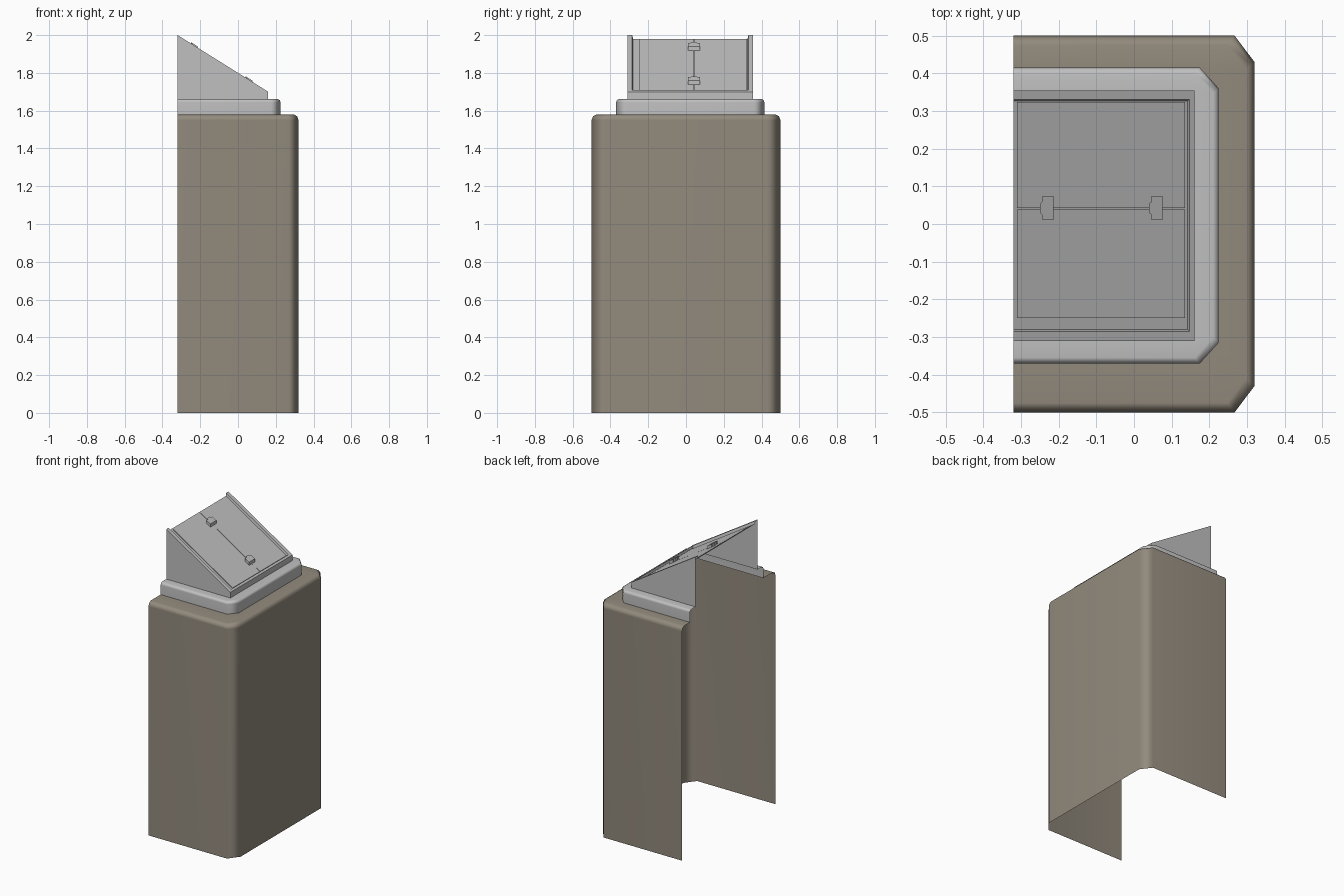
import bpy, bmesh, math

if "Cube" in bpy.data.objects:
    bpy.data.objects.remove(bpy.data.objects["Cube"])

BACK = -0.32          # the whole shell is open on this plane


def material(name, rgb):
    m = bpy.data.materials.new(name)
    m.diffuse_color = (*rgb, 1)
    m.use_nodes = True
    m.node_tree.nodes["Principled BSDF"].inputs["Base Color"].default_value = m.diffuse_color
    return m


BROWN = material("warm brown", (0.29, 0.255, 0.205))
GREY = material("light grey", (0.53, 0.53, 0.53))


def slope(x):
    """Height of the slanted hood edge."""
    return 2.0 - (x - BACK) * 0.625


def outline(x1, y0, y1, cx=0.0, cy=0.0):
    """U-shaped plan with chamfered front corners, open at the back."""
    return [(BACK, y0), (x1 - cx, y0), (x1, y0 + cy),
            (x1, y1 - cy), (x1 - cx, y1), (BACK, y1)]


def finish(name, bm, mat, angle=60):
    bmesh.ops.remove_doubles(bm, verts=bm.verts[:], dist=1e-5)
    me = bpy.data.meshes.new(name)
    bm.to_mesh(me)
    bm.free()
    me.materials.append(mat)
    ob = bpy.data.objects.new(name, me)
    bpy.context.collection.objects.link(ob)
    bpy.context.view_layer.objects.active = ob
    ob.select_set(True)
    bpy.ops.object.shade_smooth_by_angle(angle=math.radians(angle))
    ob.select_set(False)
    wn = ob.modifiers.new("even_normals", 'WEIGHTED_NORMAL')
    wn.keep_sharp = True
    return ob


def loft(name, rings, mat, cap=False, angle=60):
    """Skin between plan outlines; each height is a number or f(x)."""
    bm = bmesh.new()
    loops = [[bm.verts.new((x, y, z(x) if callable(z) else z)) for x, y in pts]
             for pts, z in rings]
    for a, b in zip(loops, loops[1:]):
        for j in range(len(a) - 1):
            bm.faces.new((a[j], a[j + 1], b[j + 1], b[j]))
    if cap:
        bm.faces.new(loops[-1])
    return finish(name, bm, mat, angle)


def slanted_plate(name, pts, low, high, mat):
    """Prism lying on the slope between two vertical offsets."""
    bm = bmesh.new()
    bot = [bm.verts.new((x, y, slope(x) + low)) for x, y in pts]
    top = [bm.verts.new((x, y, slope(x) + high)) for x, y in pts]
    bm.faces.new(top)
    bm.faces.new(bot[::-1])
    n = len(pts)
    for j in range(n):
        k = (j + 1) % n
        bm.faces.new((bot[j], bot[k], top[k], top[j]))
    return finish(name, bm, mat, 30)


base_plan = outline(0.225, -0.37, 0.415, 0.05, 0.055)
hood_plan = outline(0.16, -0.31, 0.355)

# Tall cabinet with a softened top edge and a ledge up to the base ring
body_plan = outline(0.32, -0.5, 0.5, 0.053, 0.07)
loft("cabinet_body", [(body_plan, 0), (body_plan, 1.55),
                      (outline(0.313, -0.492, 0.492, 0.052, 0.068), 1.57),
                      (outline(0.298, -0.475, 0.475, 0.05, 0.065), 1.58),
                      (base_plan, 1.58)], BROWN)

# Raised grey base ring
loft("base_ring", [(base_plan, 1.58), (base_plan, 1.645),
                   (outline(0.221, -0.366, 0.411, 0.05, 0.055), 1.656),
                   (outline(0.21, -0.355, 0.40, 0.048, 0.053), 1.662),
                   (hood_plan, 1.662)], GREY)

# Slanted hood with raised rim and recessed floor
loft("slanted_hood", [(hood_plan, 1.66), (hood_plan, slope),
                      (outline(0.147, -0.285, 0.33), slope),
                      (outline(0.142, -0.28, 0.326), lambda x: slope(x) - 0.02)],
     GREY, cap=True, angle=30)

# Pair of door panels with a narrow seam
for name, y0, y1 in (("front_door", -0.25, 0.039), ("rear_door", 0.042, 0.324)):
    slanted_plate(name, [(-0.31, y0), (0.135, y0), (0.135, y1), (-0.31, y1)],
                  -0.021, -0.015, GREY)

# Latches across the seam
for name, cx in (("upper_latch", -0.23), ("lower_latch", 0.06)):
    shape = [(-0.013, -0.032), (0.016, -0.032), (0.016, 0.032), (-0.013, 0.032),
             (-0.013, 0.018), (-0.02, 0.012), (-0.02, -0.012), (-0.013, -0.018)]
    ob = slanted_plate(name, [(cx + x, 0.042 + y) for x, y in shape],
                       -0.018, 0.007, GREY)
